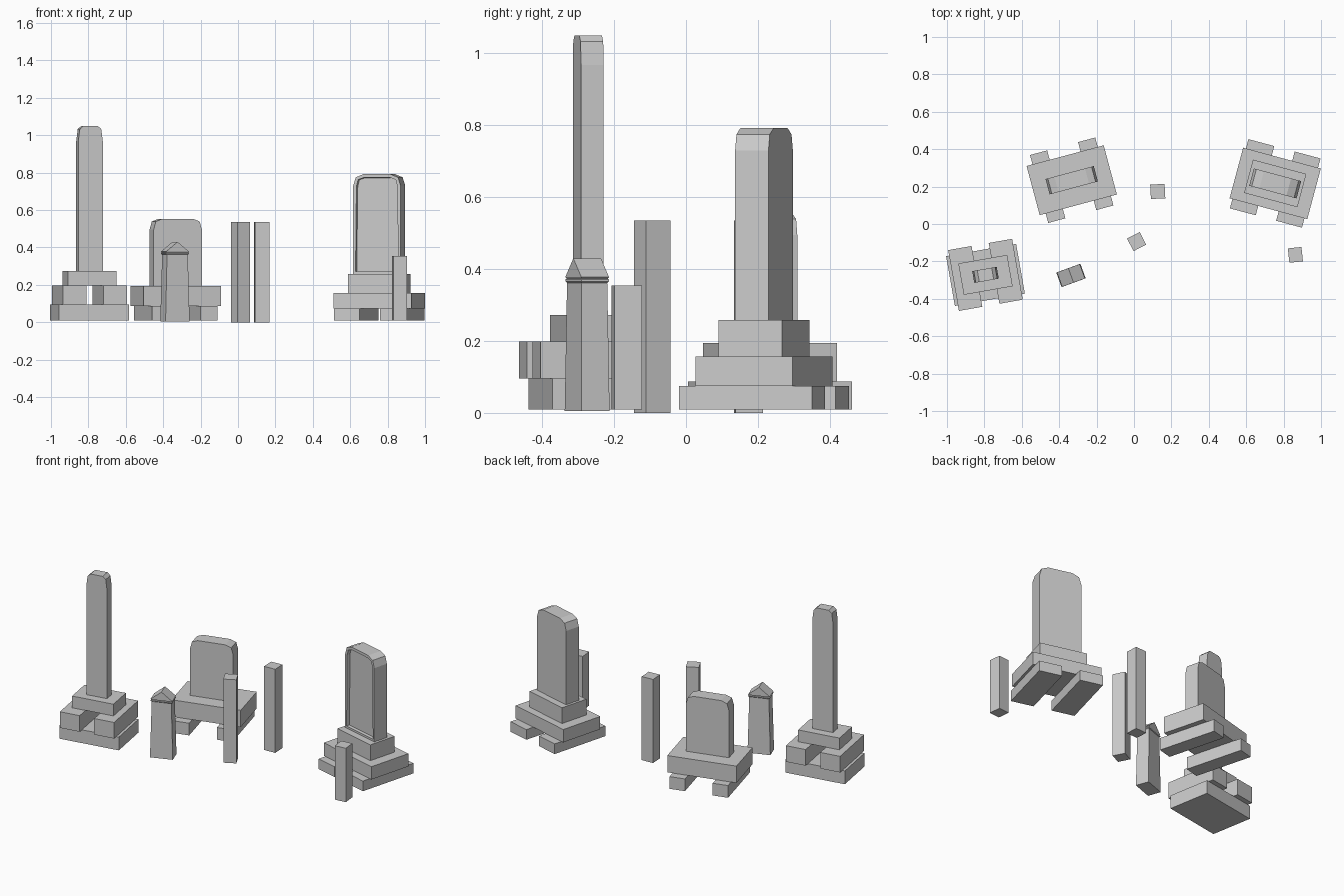
import bpy, bmesh
from math import radians
from mathutils import Matrix

if "Cube" in bpy.data.objects:
    bpy.data.objects.remove(bpy.data.objects["Cube"])


def place(name, bm, pos, rot):
    bmesh.ops.recalc_face_normals(bm, faces=bm.faces)
    me = bpy.data.meshes.new(name)
    bm.to_mesh(me)
    bm.free()
    ob = bpy.data.objects.new(name, me)
    ob.location = (pos[0], pos[1], 0)
    ob.rotation_euler.z = radians(rot)
    bpy.context.collection.objects.link(ob)
    return ob


def block(name, pos, rot, w, d, z0, z1, dx=0):
    bm = bmesh.new()
    m = Matrix.Translation((dx, 0, (z0 + z1) / 2)) @ Matrix.Diagonal((w, d, z1 - z0, 1))
    bmesh.ops.create_cube(bm, size=1, matrix=m)
    return place(name, bm, pos, rot)


def pair(name, pos, rot, w, d, z0, z1, dx):
    for side, s in (("left", -1), ("right", 1)):
        block(f"{name}_{side}", pos, rot, w, d, z0, z1, s * dx)


def stele(name, pos, rot, d, z0, side, panel=0):
    # side: right-hand outline points (x, z) going up, mirrored for the left
    outline = [(side[0][0], z0)] + side
    outline += [(-x, z) for x, z in reversed(outline)]
    bm = bmesh.new()
    face = bm.faces.new([bm.verts.new((x, -d / 2, z)) for x, z in outline])
    ext = bmesh.ops.extrude_face_region(bm, geom=[face], use_keep_orig=True)
    bmesh.ops.translate(bm, vec=(0, d, 0),
                        verts=[v for v in ext["geom"] if isinstance(v, bmesh.types.BMVert)])
    bmesh.ops.recalc_face_normals(bm, faces=bm.faces)
    if panel:
        front = [f for f in bm.faces if f.normal.y < -0.9]
        bmesh.ops.inset_region(bm, faces=front, thickness=panel)
        bmesh.ops.inset_region(bm, faces=front, thickness=0.002, depth=-0.02)
    return place(name, bm, pos, rot)


# Tall narrow monument
p, r = (-0.794, -0.272), 10
block("tall_base", p, r, 0.38, 0.27, 0.01, 0.095)
pair("tall_support", p, r, 0.127, 0.33, 0.095, 0.198, 0.11)
block("tall_plinth", p, r, 0.265, 0.17, 0.198, 0.273)
stele("tall_shaft", p, r, 0.064, 0.273,
      [(0.0665, 0.968), (0.058, 1.033), (0.039, 1.05)])

# Low wide monument
p, r = (-0.333, 0.234), 15
pair("low_foot", p, r, 0.095, 0.376, 0.01, 0.088, 0.133)
block("low_slab", p, r, 0.427, 0.272, 0.088, 0.195)
stele("low_headstone", p, r, 0.085, 0.195,
      [(0.1335, 0.495), (0.121, 0.539), (0.085, 0.553)])

# Stepped monument with recessed panel
p, r = (0.755, 0.217), -15
pair("stepped_foot", p, r, 0.143, 0.383, 0.01, 0.075, 0.128)
block("stepped_slab", p, r, 0.43, 0.28, 0.075, 0.157)
block("stepped_plinth", p, r, 0.295, 0.184, 0.157, 0.258)
stele("panel_headstone", p, r, 0.096, 0.258,
      [(0.131, 0.73), (0.117, 0.775), (0.075, 0.792)], panel=0.018)

# Small tapered marker with a collar and gabled top
bm = bmesh.new()
rings = []
for w, d, z in ((0.137, 0.083, 0.005), (0.118, 0.076, 0.362), (0.130, 0.082, 0.366),
                (0.130, 0.082, 0.371), (0.122, 0.077, 0.374), (0.130, 0.082, 0.378)):
    rings.append([bm.verts.new((sx * w / 2, sy * d / 2, z))
                  for sx, sy in ((-1, -1), (1, -1), (1, 1), (-1, 1))])
for a, b in zip(rings, rings[1:]):
    for i in range(4):
        j = (i + 1) % 4
        bm.faces.new((a[i], a[j], b[j], b[i]))
bm.faces.new(rings[0])
t = rings[-1]
f = bm.verts.new((0, -0.041, 0.43))
k = bm.verts.new((0, 0.041, 0.43))
for vs in ((t[0], t[1], f), (t[2], t[3], k), (t[1], t[2], k, f), (t[3], t[0], f, k)):
    bm.faces.new(vs)
place("gabled_marker", bm, (-0.337, -0.275), 20)

# Plain square posts
block("back_post", (0.127, 0.174), 3, 0.077, 0.077, 0, 0.535)
block("middle_post", (0.014, -0.094), 27, 0.076, 0.076, 0, 0.535)
block("short_post", (0.863, -0.165), 6, 0.073, 0.077, 0.01, 0.355)
